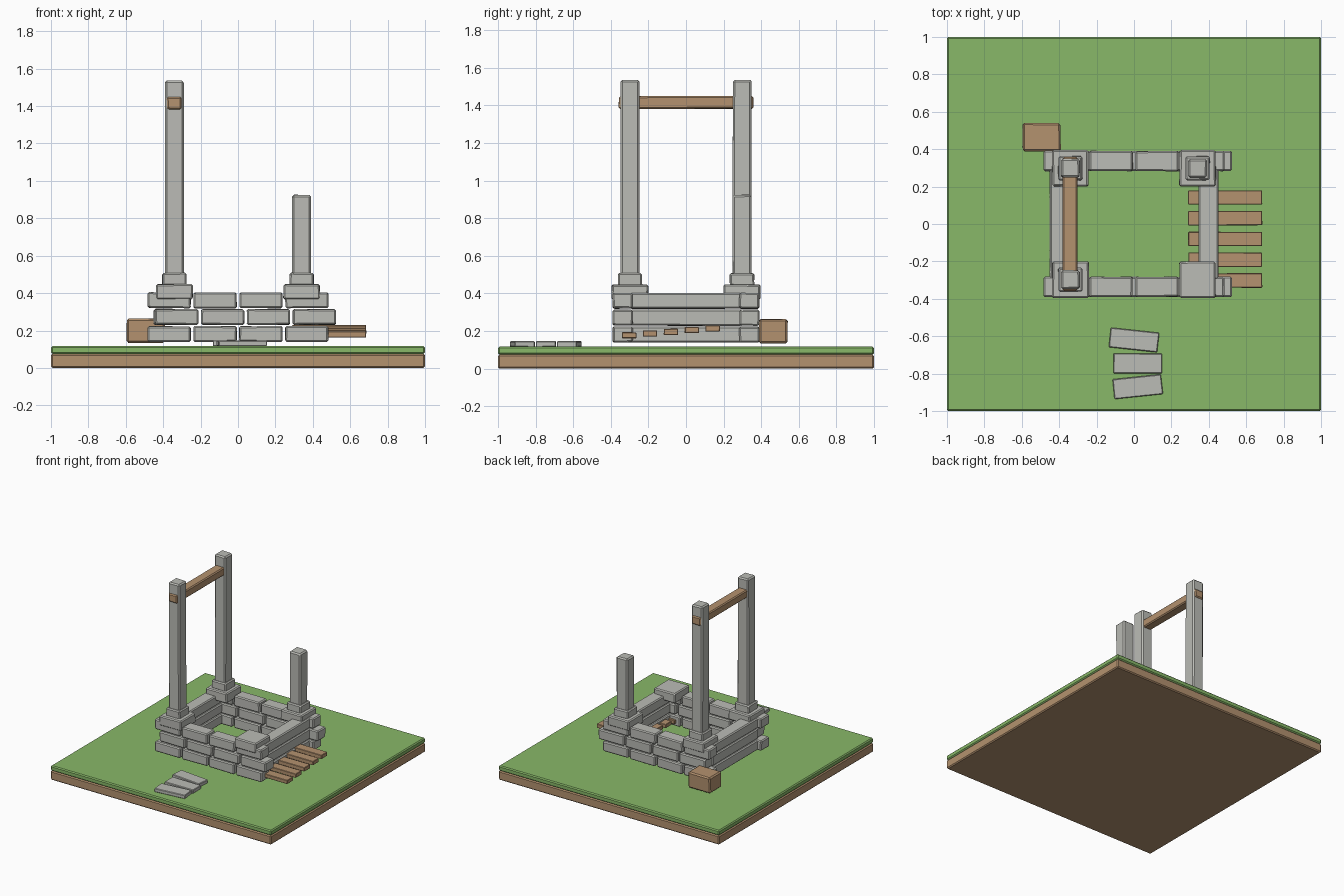
import bpy, bmesh, math, random
from mathutils import Matrix

if "Cube" in bpy.data.objects:
    bpy.data.objects.remove(bpy.data.objects["Cube"])

random.seed(4)


def material(name, rgb):
    m = bpy.data.materials.new(name)
    m.diffuse_color = [((c / 255 + 0.055) / 1.055) ** 2.4 for c in rgb] + [1]
    m.use_nodes = True
    m.node_tree.nodes["Principled BSDF"].inputs["Base Color"].default_value = m.diffuse_color
    return m


STONE = material("grey stone", (187, 188, 182))
WOOD = material("brown wood and earth", (180, 146, 111))
GRASS = material("green grass", (136, 184, 104))


def block(name, x, y, z, mat, bevel=0.008, angle=0, jitter=0.002):
    """Bevelled, slightly uneven box from (min, max) ranges, turned about its centre."""
    lo, hi = zip(x, y, z)
    centre = [(a + b) / 2 for a, b in zip(lo, hi)]
    size = [b - a for a, b in zip(lo, hi)]
    bm = bmesh.new()
    bmesh.ops.create_cube(bm, size=1, matrix=Matrix.Diagonal((*size, 1)))
    for v in bm.verts:
        for i in range(3):
            v.co[i] += random.uniform(-jitter, jitter)
    bmesh.ops.bevel(bm, geom=bm.edges[:], offset=bevel, segments=1, affect='EDGES')
    mesh = bpy.data.meshes.new(name)
    bm.to_mesh(mesh)
    bm.free()
    mesh.materials.append(mat)
    ob = bpy.data.objects.new(name, mesh)
    ob.location = centre
    ob.rotation_euler.z = math.radians(angle)
    bpy.context.collection.objects.link(ob)
    return ob


# Ground slab: earth with grass on top
block("earth_slab", (-1, 1), (-1, 1), (0, 0.075), WOOD, 0.008, jitter=0)
block("grass_slab", (-1, 1), (-1, 1), (0.075, 0.117), GRASS, 0.008, jitter=0)

# Walls: three courses, the middle one shifted sideways
for row in range(3):
    z = (0.14 + 0.09 * row, 0.223 + 0.09 * row)
    shift = 0.04 if row == 1 else 0
    for side, y in (("front", (-0.39, -0.283)), ("back", (0.283, 0.39))):
        for i in range(4):
            cx = -0.368 + 0.2455 * i + shift
            block(f"{side}_wall_stone", (cx - 0.115, cx + 0.115), y, z, STONE)
    for side, x in (("left", (-0.45, -0.345)), ("right", (0.345, 0.45))):
        block(f"{side}_wall_stone", x, (-0.295, 0.295), z, STONE)

# Corner caps, plinths and pillars (front right pillar is missing)
tops = {(-1, -1): 1.535, (-1, 1): 1.535, (1, 1): 0.925, (1, -1): None}
for (sx, sy), top in tops.items():
    cx, cy = 0.34 * sx, 0.298 * sy
    block("corner_cap", (cx - 0.097, cx + 0.097), (cy - 0.097, cy + 0.097),
          (0.367, 0.447), STONE)
    if top:
        block("pillar_plinth", (cx - 0.064, cx + 0.064), (cy - 0.064, cy + 0.064),
              (0.44, 0.508), STONE)
        block("pillar", (cx - 0.05, cx + 0.05), (cy - 0.05, cy + 0.05),
              (0.48, top), STONE, 0.01)

# Beam between the two tall pillars, ends just showing through
block("cross_beam", (-0.38, -0.302), (-0.357, 0.357), (1.382, 1.45), WOOD)

# Planks through the right wall, rising towards the back
for i in range(5):
    cy, cz = -0.302 + 0.111 * i, 0.178 + 0.009 * i
    block("plank", (0.29, 0.685), (cy - 0.038, cy + 0.038),
          (cz - 0.016, cz + 0.016), WOOD, 0.003, jitter=0.001)

# Crate at the back left corner
block("crate", (-0.595, -0.393), (0.388, 0.54), (0.135, 0.262), WOOD, 0.01)

# Stepping stones in front
for cx, cy, angle in ((0, -0.62, -6), (0.02, -0.745, 0), (0.02, -0.87, 6)):
    block("stepping_stone", (cx - 0.13, cx + 0.13), (cy - 0.053, cy + 0.053),
          (0.116, 0.146), STONE, 0.004, angle, 0.001)
